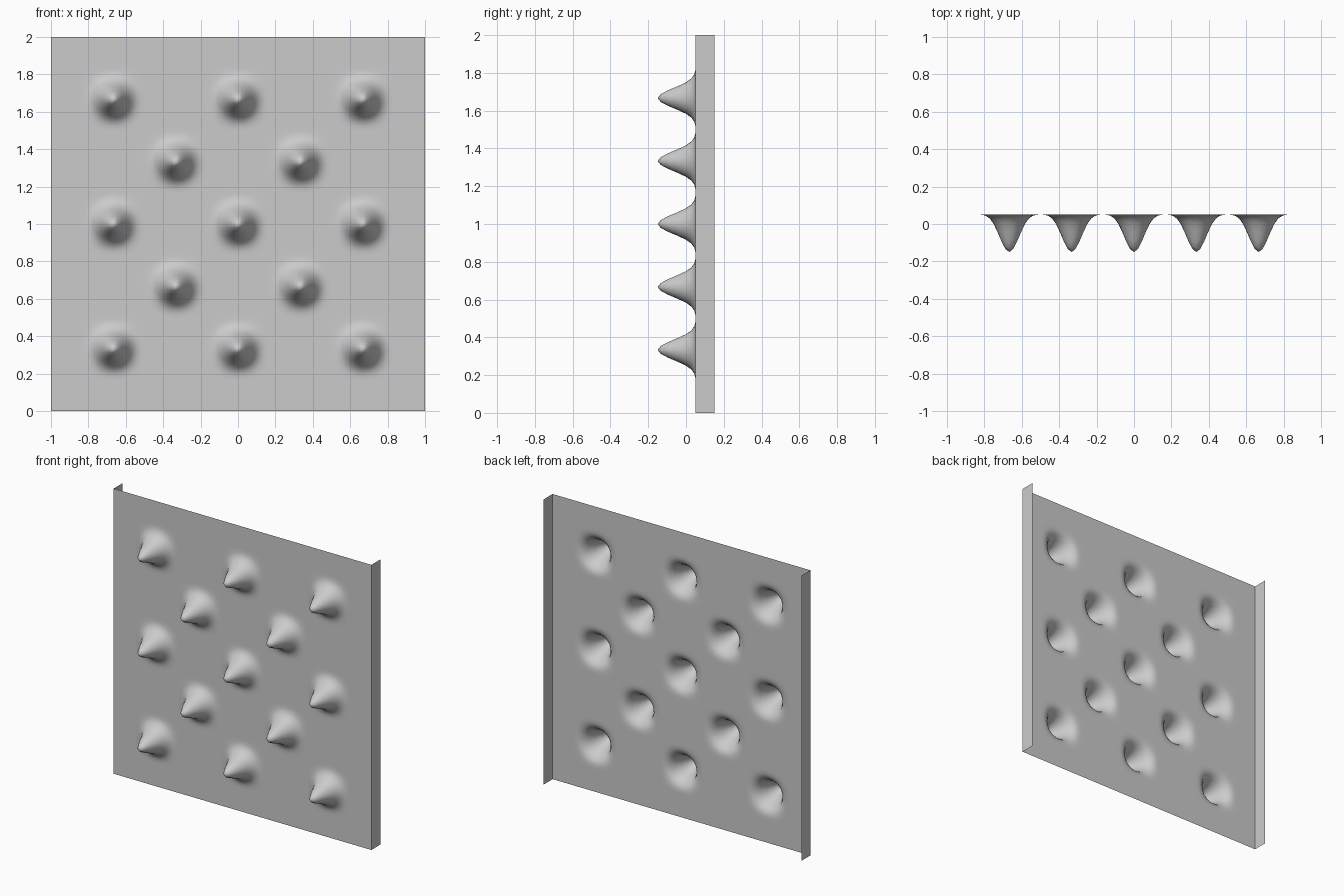
import bpy
import math

if "Cube" in bpy.data.objects:
    bpy.data.objects.remove(bpy.data.objects["Cube"])

SHEET_Y = 0.05      # plane of the sheet
FLANGE_Y = 0.15     # rear edge of the side flanges
HEIGHT = 0.2        # stud height
PITCH = 1 / 3       # stud spacing
STEP = 1 / 12       # spline step; a stud spans two steps each way
N = 96              # sheet divisions

steel = bpy.data.materials.new("grey_metal")
steel.diffuse_color = (0.6, 0.6, 0.6, 1)
steel.use_nodes = True
steel.node_tree.nodes["Principled BSDF"].inputs["Base Color"].default_value = steel.diffuse_color


def spline(t):
    """Cubic spline bump, 1 at the centre and 0 from two steps outward."""
    t = abs(t)
    if t < 1:
        return 1 - 1.5 * t * t + 0.75 * t ** 3
    return 0.25 * max(0, 2 - t) ** 3


def make_object(name, verts, faces):
    mesh = bpy.data.meshes.new(name)
    mesh.from_pydata(verts, [], faces)
    mesh.materials.append(steel)
    obj = bpy.data.objects.new(name, mesh)
    bpy.context.collection.objects.link(obj)
    return obj


# Studs in a staggered pattern
studs = [(i * PITCH, 1 + j * PITCH)
         for i in range(-2, 3) for j in range(-2, 3) if (i + j) % 2 == 0]


def sheet_y(x, z):
    return SHEET_Y - HEIGHT * sum(
        spline((x - cx) / STEP) * spline((z - cz) / STEP) for cx, cz in studs)


# Studded sheet, open at the back so each stud is hollow
verts = []
for j in range(N + 1):
    for i in range(N + 1):
        x, z = -1 + 2 * i / N, 2 * j / N
        verts.append((x, sheet_y(x, z), z))
faces = []
for j in range(N):
    for i in range(N):
        a = j * (N + 1) + i
        faces.append((a, a + 1, a + N + 2, a + N + 1))
sheet = make_object("studded_sheet", verts, faces)
for poly in sheet.data.polygons:
    poly.use_smooth = True

# Flanges folded back along the left and right edges
for side, name in ((-1, "left_flange"), (1, "right_flange")):
    quad = [(side, SHEET_Y, 0), (side, FLANGE_Y, 0),
            (side, FLANGE_Y, 2), (side, SHEET_Y, 2)]
    make_object(name, quad, [(0, 1, 2, 3) if side > 0 else (3, 2, 1, 0)])
